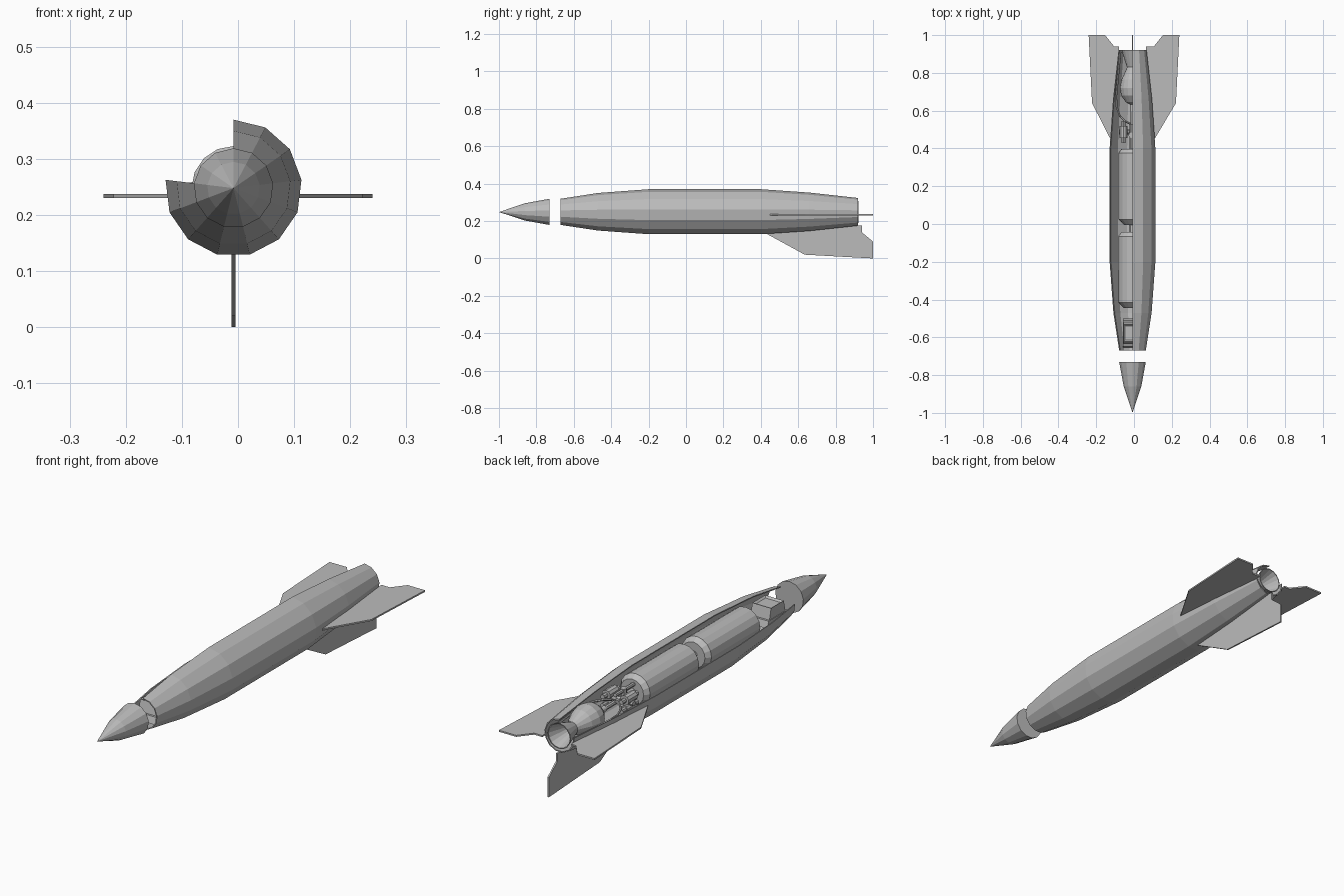
import bpy, bmesh, math
from mathutils import Vector

if "Cube" in bpy.data.objects:
    bpy.data.objects.remove(bpy.data.objects["Cube"])

CX, CZ = -0.008, 0.248          # axis of the hull
mat = bpy.data.materials.new("plain grey")
mat.diffuse_color = (0.5, 0.5, 0.5, 1)
mat.use_nodes = True
mat.node_tree.nodes["Principled BSDF"].inputs["Base Color"].default_value = mat.diffuse_color


def finish(bm, name):
    bmesh.ops.remove_doubles(bm, verts=bm.verts, dist=1e-5)
    bmesh.ops.recalc_face_normals(bm, faces=bm.faces)
    me = bpy.data.meshes.new(name)
    bm.to_mesh(me)
    bm.free()
    me.materials.append(mat)
    ob = bpy.data.objects.new(name, me)
    bpy.context.collection.objects.link(ob)
    return ob


def lathe(name, profile, segs, keep=None, closed=False, x=CX, z=CZ):
    """Turn (radius, y) points about the y axis; keep < segs leaves it open."""
    keep = keep or segs
    bm = bmesh.new()
    rings = []
    for k in range(keep + 1):
        a = math.radians(90) - k * math.tau / segs
        rings.append([bm.verts.new((x + r * math.cos(a), y, z + r * math.sin(a)))
                      for r, y in profile])
    n = len(profile)
    for a, b in zip(rings, rings[1:]):
        for i in range(n if closed else n - 1):
            j = (i + 1) % n
            vs = [a[i], a[j], b[j], b[i]]
            if profile[i][0] == 0:
                vs.remove(b[i])
            if profile[j][0] == 0:
                vs.remove(b[j])
            if len(vs) > 2:
                bm.faces.new(vs)
    if closed:                   # cut edges of an open shell
        for ring in (rings[0], rings[-1]):
            for i in range(n // 2 - 1):
                bm.faces.new((ring[i], ring[i + 1], ring[n - 2 - i], ring[n - 1 - i]))
    return finish(bm, name)


def rod(name, p, q, r, segs=10):
    bm = bmesh.new()
    p, q = Vector(p), Vector(q)
    bmesh.ops.create_cone(bm, cap_ends=True, segments=segs, radius1=r, radius2=r,
                          depth=(q - p).length)
    rot = (q - p).to_track_quat('Z', 'Y').to_matrix()
    bmesh.ops.rotate(bm, verts=bm.verts, matrix=rot)
    bmesh.ops.translate(bm, verts=bm.verts, vec=(p + q) / 2)
    return finish(bm, name)


def pipe(name, points, r):
    cu = bpy.data.curves.new(name, 'CURVE')
    cu.dimensions = '3D'
    cu.bevel_depth = r
    cu.bevel_resolution = 1
    cu.use_fill_caps = True
    sp = cu.splines.new('POLY')
    sp.points.add(len(points) - 1)
    for pt, co in zip(sp.points, points):
        pt.co = (*co, 1)
    sp.use_smooth = False
    cu.materials.append(mat)
    bpy.context.collection.objects.link(bpy.data.objects.new(name, cu))


def box(name, lo, hi, taper=0.0, inset=0.0):
    bm = bmesh.new()
    bmesh.ops.create_cube(bm, size=1)
    for v in bm.verts:
        top = v.co.z > 0
        v.co = [lo[i] + (v.co[i] + 0.5) * (hi[i] - lo[i]) for i in range(3)]
        if top:
            v.co.y += taper if v.co.y < (lo[1] + hi[1]) / 2 else -taper
    if inset:
        bm.normal_update()
        tops = [f for f in bm.faces if f.normal.z > 0.9]
        bmesh.ops.inset_region(bm, faces=tops, thickness=inset, depth=-0.008)
    return finish(bm, name)


# hull: 13-sided shell with three upper left strips cut away
outer = [(0.071, -0.67), (0.102, -0.47), (0.122, -0.2), (0.122, 0.4),
         (0.104, 0.66), (0.075, 0.92)]
inner = [(r - 0.005, y) for r, y in reversed(outer)]
lathe("hull_shell", outer + inner, 13, keep=10, closed=True)

# separate nose cone with a closed back
lathe("nose_cone", [(0, -1), (0.047, -0.86), (0.071, -0.73), (0, -0.73)], 13)

# two tanks with chamfered ends
for name, y in (("rear_tank", 0.0), ("front_tank", -0.44)):
    lathe(name, [(0, y - 0.005), (0.045, y - 0.005), (0.075, y + 0.025),
                 (0.075, y + 0.375), (0.058, y + 0.398), (0, y + 0.398)], 16)
rod("tank_link", (CX, -0.05, CZ), (CX, 0.01, CZ), 0.02)

# instrument box and its tray
box("instrument_tray", (-0.058, -0.655, 0.205), (0.042, -0.50, 0.235), 0.01)
box("instrument_box", (-0.055, -0.635, 0.235), (0.039, -0.52, 0.285), 0.012, 0.012)

# engine: feed cap, round chamber, throat and open nozzle
lathe("engine", [(0, 0.595), (0.013, 0.595), (0.013, 0.632), (0.035, 0.645),
                 (0.06, 0.68), (0.067, 0.72), (0.058, 0.765), (0.036, 0.812),
                 (0.029, 0.83), (0.042, 0.87), (0.058, 0.922), (0.054, 0.922),
                 (0.037, 0.87), (0.025, 0.83), (0, 0.82)], 16)

# pump cluster between tank and engine
for i, (x, z) in enumerate([(-0.055, 0.268), (-0.055, 0.228), (0.038, 0.268), (0.038, 0.228)]):
    rod(f"pump_{i}", (x, 0.455, z), (x, 0.52, z), 0.022 if i % 2 == 0 else 0.017)
    rod(f"pump_neck_{i}", (x, 0.43, z), (x, 0.545, z), 0.011, 8)
rod("pump_crossbar", (-0.08, 0.487, CZ), (0.06, 0.487, CZ), 0.012, 8)
rod("feed_line", (CX, 0.39, CZ), (CX, 0.60, CZ), 0.01, 8)
rod("feed_collar", (CX, 0.395, CZ), (CX, 0.44, CZ), 0.018)
rod("upper_feed_line", (-0.015, 0.39, 0.285), (-0.015, 0.53, 0.285), 0.009, 8)
rod("valve", (-0.015, 0.47, 0.25), (-0.015, 0.47, 0.295), 0.014, 8)

# side pipes bending from the pumps back along the hull
for s, name in ((-1, "left_pipe"), (1, "right_pipe")):
    pipe(name, [(CX + s * d, y, z) for d, y, z in
                [(0.01, 0.53, 0.26), (0.04, 0.545, 0.258), (0.068, 0.575, 0.255),
                 (0.085, 0.625, 0.252), (0.086, 0.68, 0.25), (0.064, 0.91, 0.248)]], 0.005)


# fins: root points follow the hull, tips reach the outer span
def fin(name, root, tip, place, t=0.0035):
    pts = root[:1] + tip + root[1:]
    bm = bmesh.new()
    a, b = ([bm.verts.new(place(d, y, h)) for d, y in pts] for h in (-t, t))
    bm.faces.new(a)
    bm.faces.new(b[::-1])
    for i in range(len(pts)):
        j = (i + 1) % len(pts)
        bm.faces.new((a[i], a[j], b[j], b[i]))
    return finish(bm, name)


for s, name in ((-1, "left_fin"), (1, "right_fin")):
    off = CX * s                 # hull axis seen from this side
    root = [(0.117 + off, 0.45), (0.072 + off, 0.94), (0.071 + off, 0.92), (0.099 + off, 0.66)]
    tip = [(0.222, 0.64), (0.24, 1.0), (0.153, 1.0), (0.105, 0.94)]
    fin(name, root, tip, lambda d, y, h, s=s: (s * d, y, 0.234 + h))
fin("bottom_fin",
    [(0.116, 0.43), (0.073, 0.94), (0.071, 0.92), (0.098, 0.66)],
    [(0.228, 0.635), (0.248, 1.0), (0.158, 1.0), (0.108, 0.94)],
    lambda d, y, h: (CX + h, y, CZ - d))
